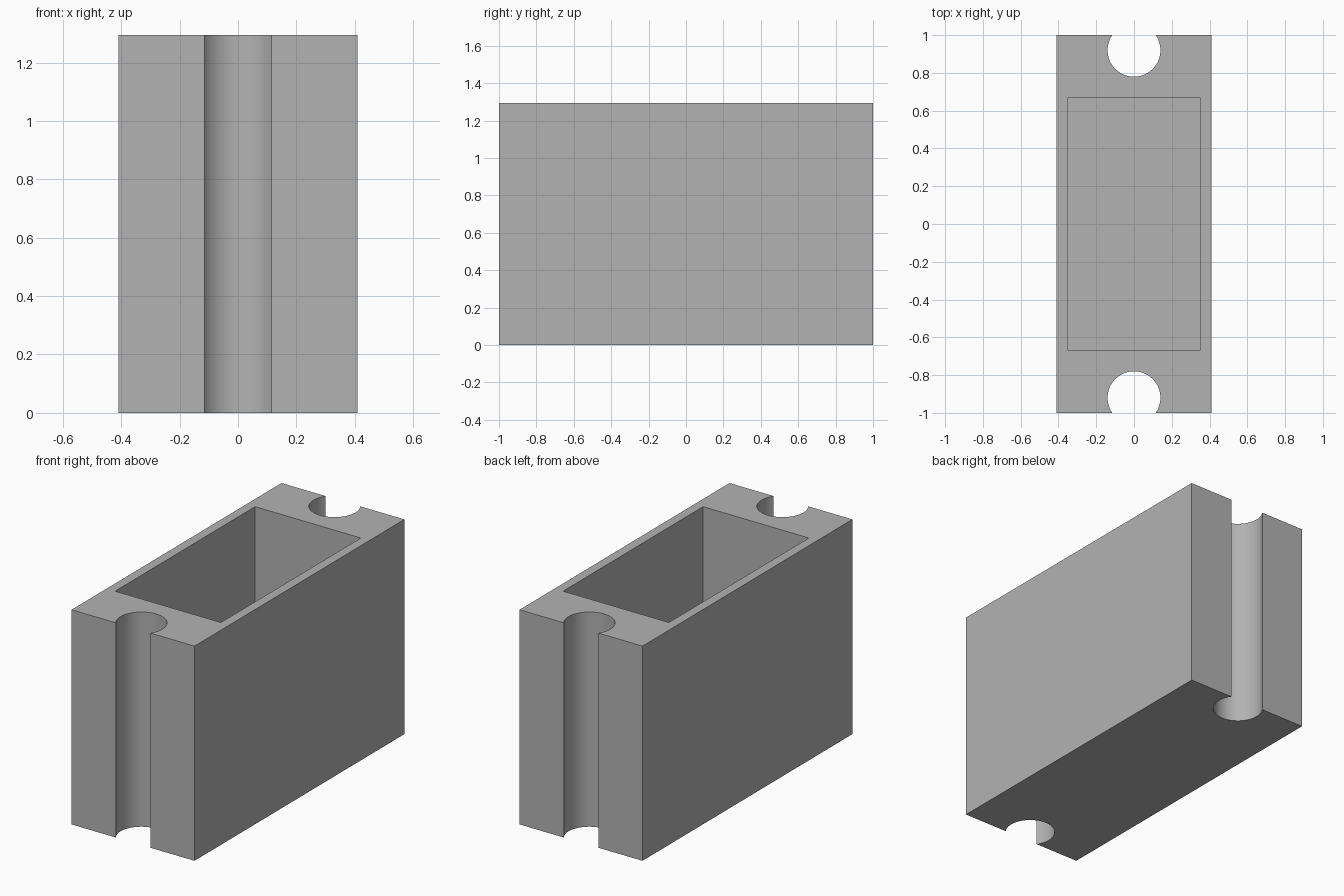
import bpy, bmesh, math

cube = bpy.data.objects.get("Cube")
if cube:
    bpy.data.objects.remove(cube, do_unlink=True)

HALF_X, HALF_Y, HEIGHT = 0.41, 1.0, 1.295
POCKET_X, POCKET_Y, FLOOR = 0.353, 0.667, 0.06
GROOVE_Y, GROOVE_R, STEPS = 0.92, 0.14, 40

grey = bpy.data.materials.new("Light grey")
grey.use_nodes = True
colour = (0.45, 0.45, 0.45, 1)
grey.diffuse_color = colour
grey.node_tree.nodes["Principled BSDF"].inputs["Base Color"].default_value = colour

# Half of the outline: front corners and the round groove in the front end
mouth = math.asin((HALF_Y - GROOVE_Y) / GROOVE_R)
half = [(-HALF_X, -HALF_Y)]
for i in range(STEPS + 1):
    a = math.pi + mouth - (math.pi + 2 * mouth) * i / STEPS
    half.append((GROOVE_R * math.cos(a), -GROOVE_Y + GROOVE_R * math.sin(a)))
half.append((HALF_X, -HALF_Y))
# The back half is the same, turned half way round
outline = half + [(-x, -y) for x, y in half]
pocket = [(sx * POCKET_X, sy * POCKET_Y)
          for sx, sy in ((-1, -1), (1, -1), (1, 1), (-1, 1))]

bm = bmesh.new()


def ring(points, z):
    return [bm.verts.new((x, y, z)) for x, y in points]


def walls(low, high):
    n = len(low)
    for i in range(n):
        j = (i + 1) % n
        bm.faces.new((low[i], low[j], high[j], high[i]))


def loop_edges(verts):
    return [bm.edges.get((v, verts[i - 1])) for i, v in enumerate(verts)]


# Outer walls and underside
base, rim = ring(outline, 0), ring(outline, HEIGHT)
walls(base, rim)
bm.faces.new(base[::-1])
# Pocket walls and floor
pocket_floor, pocket_rim = ring(pocket, FLOOR), ring(pocket, HEIGHT)
walls(pocket_floor, pocket_rim)
bm.faces.new(pocket_floor)
# Top face around the pocket
bmesh.ops.triangle_fill(bm, use_beauty=True, normal=(0, 0, 1),
                        edges=loop_edges(rim) + loop_edges(pocket_rim))
bmesh.ops.recalc_face_normals(bm, faces=bm.faces)

mesh = bpy.data.meshes.new("hollow_block")
bm.to_mesh(mesh)
bm.free()
mesh.materials.append(grey)
block = bpy.data.objects.new("hollow_block", mesh)
bpy.context.collection.objects.link(block)

# Smooth grooves, sharp corners
bpy.ops.object.select_all(action="DESELECT")
block.select_set(True)
bpy.context.view_layer.objects.active = block
bpy.ops.object.shade_smooth_by_angle(angle=math.radians(30))
